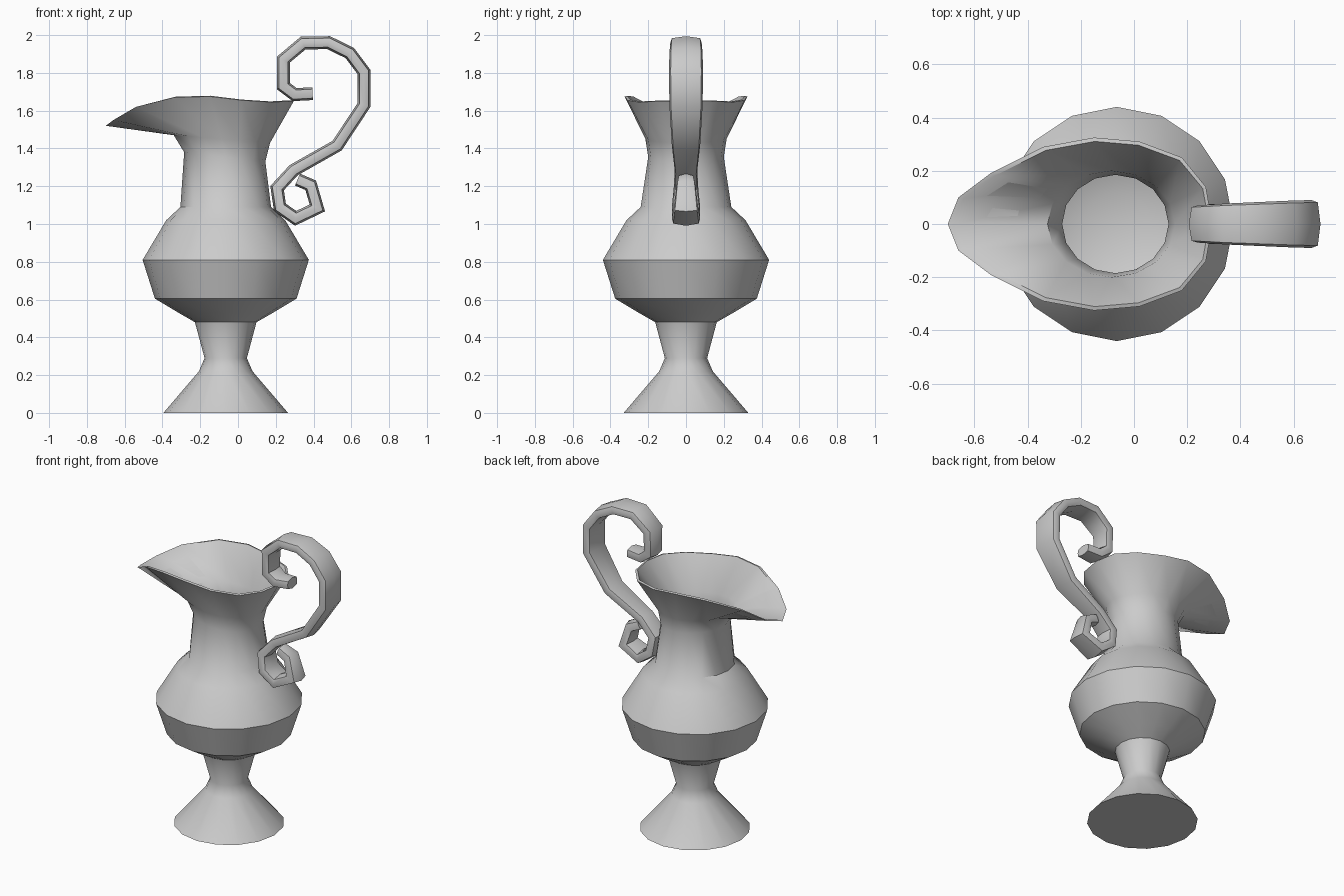
import bpy, bmesh, math
from mathutils import Vector

if "Cube" in bpy.data.objects:
    bpy.data.objects.remove(bpy.data.objects["Cube"])

N = 16      # sides of the turned body
CX = -0.065 # axis of the body


def finish(bm, name, angle):
    bmesh.ops.recalc_face_normals(bm, faces=bm.faces)
    me = bpy.data.meshes.new(name)
    bm.to_mesh(me)
    bm.free()
    ob = bpy.data.objects.new(name, me)
    bpy.context.collection.objects.link(ob)
    me.shade_smooth()
    me.set_sharp_from_angle(angle=math.radians(angle))
    return ob


def loft(rings, name, angle):
    """Skin a list of equal-length point rings and cap both ends."""
    bm = bmesh.new()
    vs = [[bm.verts.new(p) for p in r] for r in rings]
    n = len(vs[0])
    for a, b in zip(vs, vs[1:]):
        for i in range(n):
            j = (i + 1) % n
            bm.faces.new((a[i], a[j], b[j], b[i]))
    bm.faces.new(vs[0][::-1])
    bm.faces.new(vs[-1])
    return finish(bm, name, angle)


def ring(z, rx, ry=None, cx=CX, tilt=0.0):
    """Ellipse starting at the spout side (-x); tilt raises that side."""
    ry = ry or rx
    pts = []
    for k in range(N):
        a = 2 * math.pi * k / N
        c, s = math.cos(a), math.sin(a)
        pts.append(Vector((cx - rx * c, ry * s, z + tilt * c)))
    return pts


# pouring rim: half outline from spout tip to handle side, then mirrored
half = [(-.70, 0, 1.52), (-.66, .10, 1.55), (-.54, .19, 1.62),
        (-.34, .29, 1.67), (-.15, .325, 1.675), (.02, .31, 1.655),
        (.18, .25, 1.645), (.27, .14, 1.65), (.295, 0, 1.65)]
rim = [Vector(p) for p in half]
rim += [Vector((x, -y, z)) for x, y, z in half[-2:0:-1]]
lip = [Vector((CX + (p.x - CX) * .965, p.y * .955, p.z + .004)) for p in rim]

# foot, stem, belly and neck, outside surface
outer = [ring(z, r) for z, r in [(0, .33), (.22, .142), (.29, .112),
                                 (.48, .163), (.53, .25), (.605, .375),
                                 (.81, .44), (1.02, .315), (1.09, .24)]]
outer += [ring(1.355, .215, .2, -.07, .025), ring(1.45, .255, .215, -.085, .02)]

# hollow inside, from the neck down to the bowl floor
inner = [ring(1.46, .24, .2, -.085, .02), ring(1.355, .2, .185, -.07, .025)]
inner += [ring(z, r) for z, r in [(1.09, .222), (1.01, .298), (.81, .42),
                                  (.615, .36), (.545, .24), (.5, .12)]]
loft(outer + [rim, lip] + inner, "jug_body", 40)

# scroll handle: (x, z, half width in y) along the centre line
path = [(.395, 1.69, .05), (.30, 1.685, .06), (.24, 1.73, .066),
        (.24, 1.87, .07), (.345, 1.958, .077), (.48, 1.96, .083),
        (.592, 1.905, .088), (.667, 1.805, .09), (.667, 1.63, .088),
        (.525, 1.415, .075), (.295, 1.285, .06), (.207, 1.19, .065),
        (.222, 1.088, .075), (.305, 1.03, .075), (.42, 1.085, .065),
        (.385, 1.205, .05), (.315, 1.235, .042)]
rings = []
T = .034
for i, (x, z, w) in enumerate(path):
    p = Vector((x, 0, z))
    dirs = []
    for a, b in ((i - 1, i), (i, i + 1)):
        if a >= 0 and b < len(path):
            dirs.append(Vector((path[b][0] - path[a][0], 0,
                                path[b][1] - path[a][1])).normalized())
    t = sum(dirs, Vector()).normalized()
    miter = 1 / max(t.dot(dirs[0]), .75)
    n = Vector((-t.z, 0, t.x)) * T * miter
    sect = [(0, 1), (.9, .7), (1, 0), (.9, -.7), (0, -1),
            (-.9, -.7), (-1, 0), (-.9, .7)]
    rings.append([p + Vector((0, u * w, 0)) + n * v for u, v in sect])
loft(rings, "scroll_handle", 50)
